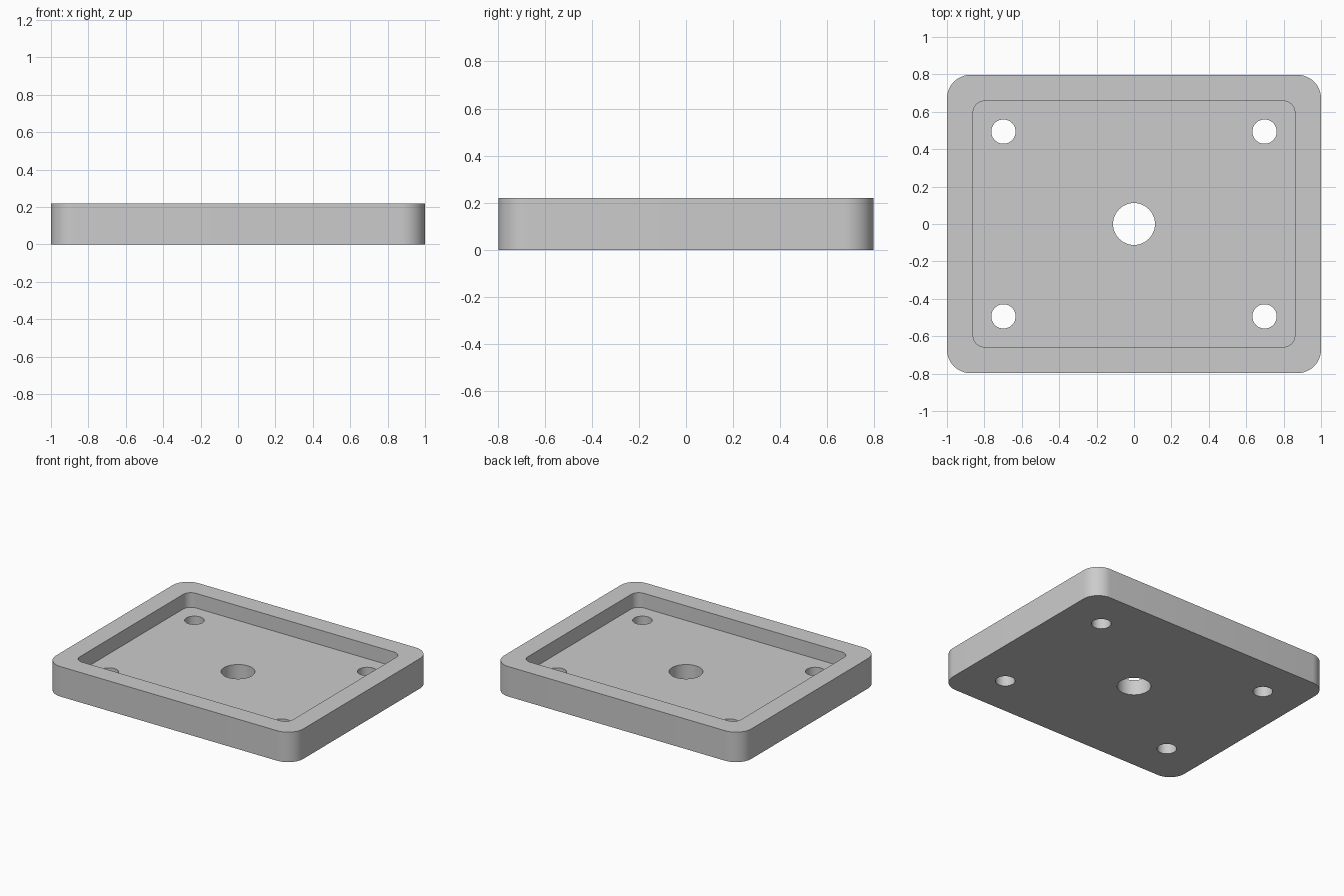
import bpy, bmesh, math

cube = bpy.data.objects.get("Cube")
if cube:
    bpy.data.objects.remove(cube, do_unlink=True)

WIDTH, DEPTH, HEIGHT = 2.0, 1.594, 0.219
WALL, FLOOR = 0.14, 0.112

grey = bpy.data.materials.new("plain grey")
grey.use_nodes = True
colour = (0.6, 0.6, 0.6, 1)
grey.diffuse_color = colour
grey.node_tree.nodes["Principled BSDF"].inputs["Base Color"].default_value = colour


def prism(name, outline, z0, z1):
    """Extrude a flat outline from z0 up to z1."""
    bm = bmesh.new()
    face = bm.faces.new([bm.verts.new((x, y, z0)) for x, y in outline])
    top = bmesh.ops.extrude_face_region(bm, geom=[face])["geom"]
    bmesh.ops.translate(bm, vec=(0, 0, z1 - z0),
                        verts=[v for v in top if isinstance(v, bmesh.types.BMVert)])
    bmesh.ops.recalc_face_normals(bm, faces=bm.faces)
    mesh = bpy.data.meshes.new(name)
    bm.to_mesh(mesh)
    bm.free()
    mesh.materials.append(grey)
    obj = bpy.data.objects.new(name, mesh)
    bpy.context.collection.objects.link(obj)
    return obj


def rounded_rectangle(w, d, r, steps=12):
    points = []
    for quarter, (sx, sy) in enumerate(((1, 1), (-1, 1), (-1, -1), (1, -1))):
        for i in range(steps + 1):
            a = (quarter + i / steps) * math.pi / 2
            points.append((sx * (w / 2 - r) + r * math.cos(a),
                           sy * (d / 2 - r) + r * math.sin(a)))
    return points


def circle(cx, cy, r, steps=48):
    return [(cx + r * math.cos(i * math.tau / steps),
             cy + r * math.sin(i * math.tau / steps)) for i in range(steps)]


# Solid tray block
tray = prism("tray", rounded_rectangle(WIDTH, DEPTH, 0.125), 0, HEIGHT)

# Pocket, centre hole and four corner holes
cutters = [
    prism("pocket_cutter",
          rounded_rectangle(WIDTH - 2 * WALL, DEPTH - 2 * WALL, 0.06), FLOOR, HEIGHT + 0.1),
    prism("centre_hole_cutter", circle(0, 0, 0.112), -0.1, HEIGHT + 0.2),
]
for sx in (-1, 1):
    for sy in (-1, 1):
        cutters.append(prism("corner_hole_cutter", circle(sx * 0.698, sy * 0.494, 0.065),
                             -0.1, HEIGHT + 0.2))

for cutter in cutters:
    cutter.hide_render = True
    cut = tray.modifiers.new(cutter.name, "BOOLEAN")
    cut.operation = "DIFFERENCE"
    cut.solver = "EXACT"
    cut.object = cutter

# Bake the cuts and discard the cutters
bpy.ops.object.select_all(action="DESELECT")
tray.select_set(True)
bpy.context.view_layer.objects.active = tray
for cut in list(tray.modifiers):
    bpy.ops.object.modifier_apply(modifier=cut.name)
for cutter in cutters:
    bpy.data.objects.remove(cutter, do_unlink=True)

# Smooth rounded corners and holes, crisp edges
bpy.ops.object.shade_smooth_by_angle(angle=math.radians(30))
